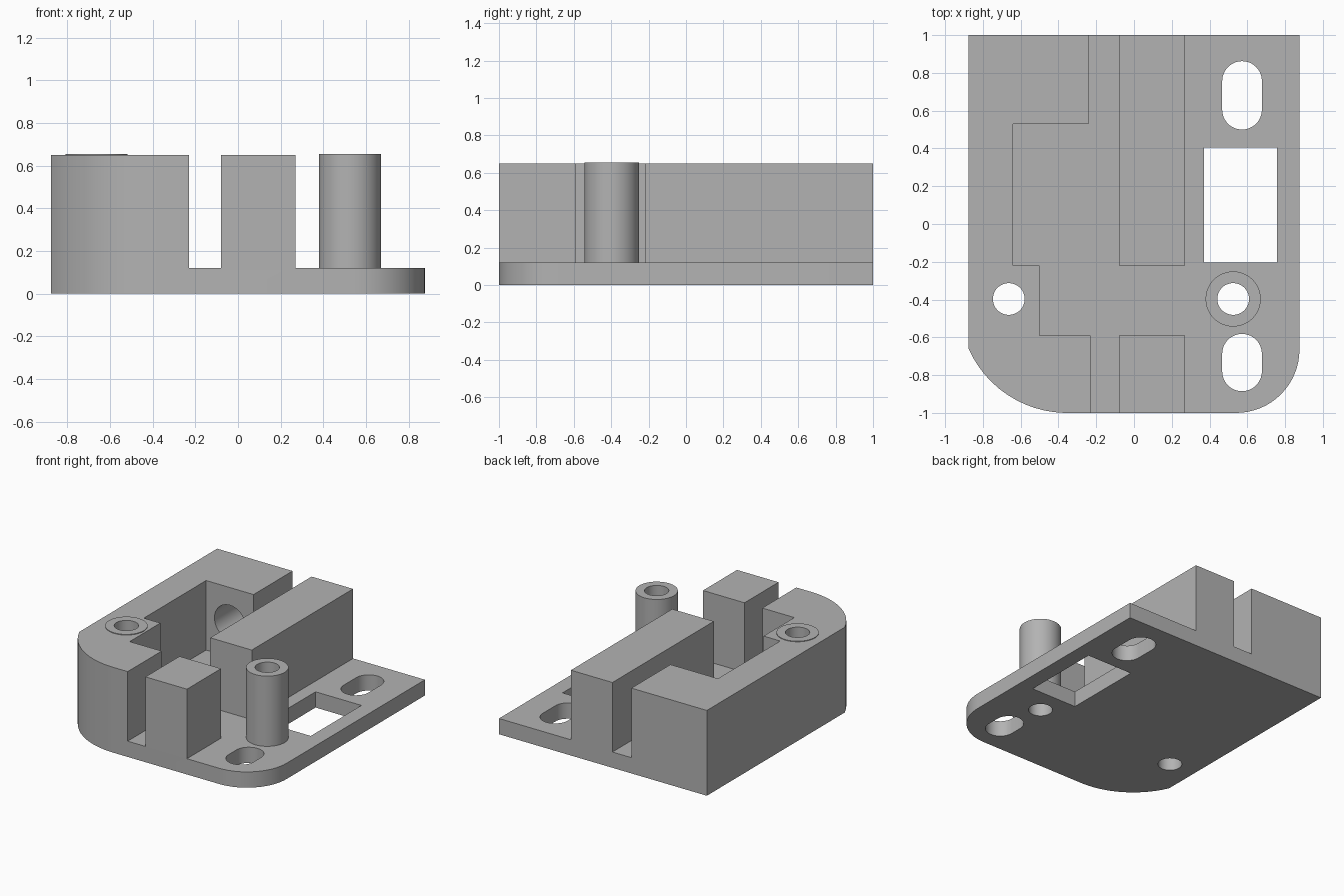
import bpy, bmesh, math
from mathutils import Vector, Matrix

cube = bpy.data.objects.get("Cube")
if cube:
    bpy.data.objects.remove(cube, do_unlink=True)

grey = bpy.data.materials.new("plain_grey")
grey.use_nodes = True
colour = (0.45, 0.45, 0.45, 1)
grey.diffuse_color = colour
grey.node_tree.nodes["Principled BSDF"].inputs["Base Color"].default_value = colour

FLOOR, TOP, RIM = 0.12, 0.65, 0.655


def prism(name, outline, low, high):
    """Extrude a flat counter-clockwise outline between two heights."""
    bm = bmesh.new()
    face = bm.faces.new([bm.verts.new((x, y, low)) for x, y in outline])
    grown = bmesh.ops.extrude_face_region(bm, geom=[face], use_keep_orig=True)
    tops = [v for v in grown["geom"] if isinstance(v, bmesh.types.BMVert)]
    bmesh.ops.translate(bm, verts=tops, vec=(0, 0, high - low))
    bmesh.ops.recalc_face_normals(bm, faces=bm.faces[:])
    mesh = bpy.data.meshes.new(name)
    bm.to_mesh(mesh)
    bm.free()
    mesh.materials.append(grey)
    obj = bpy.data.objects.new(name, mesh)
    bpy.context.collection.objects.link(obj)
    return obj


def arc(cx, cy, r, start, end, steps):
    angles = [math.radians(start + (end - start) * i / steps) for i in range(steps + 1)]
    return [(cx + r * math.cos(a), cy + r * math.sin(a)) for a in angles]


def circle(cx, cy, r):
    return arc(cx, cy, r, 0, 360, 48)[:-1]


def bulge(start, end, rise, steps):
    """Circular arc between two points, bowing to the right of travel."""
    a, b = Vector(start), Vector(end)
    chord = b - a
    r = chord.length ** 2 / (8 * rise) + rise / 2
    right = Vector((chord.y, -chord.x)).normalized()
    centre = (a + b) / 2 - right * (r - rise)
    half = math.degrees(math.asin(chord.length / 2 / r))
    mid = math.degrees(math.atan2(right.y, right.x))
    return arc(centre.x, centre.y, r, mid - half, mid + half, steps)


def rectangle(x0, x1, y0, y1):
    return [(x0, y0), (x1, y0), (x1, y1), (x0, y1)]


def slot(cx, y0, y1, r):
    return arc(cx, y1 - r, r, 0, 180, 24) + arc(cx, y0 + r, r, 180, 360, 24)


def cut(target, cutter):
    cutter.hide_render = True
    mod = target.modifiers.new("cut", "BOOLEAN")
    mod.operation = "DIFFERENCE"
    mod.solver = "EXACT"
    mod.object = cutter
    bpy.context.view_layer.objects.active = target
    bpy.ops.object.modifier_apply(modifier=mod.name)
    bpy.data.objects.remove(cutter, do_unlink=True)


def smooth(obj):
    bpy.ops.object.select_all(action="DESELECT")
    obj.select_set(True)
    bpy.context.view_layer.objects.active = obj
    bpy.ops.object.shade_smooth_by_angle(angle=math.radians(15))


# Full-height body with two rounded front corners
outline = bulge((-0.876, -0.66), (-0.37, -1), 0.088, 12)
outline += arc(0.541, -0.665, 0.335, -90, 0, 16)
outline += [(0.876, 1), (-0.876, 1)]
body = prism("bracket_body", outline, 0, TOP)

# Clear everything above the floor except the side wall and the middle blocks
clearance = [
    (-0.23, -1.2), (-0.08, -1.2), (-0.08, -0.59), (0.27, -0.59), (0.27, -1.2),
    (1.2, -1.2), (1.2, 1.2), (0.27, 1.2), (0.27, -0.22), (-0.08, -0.22),
    (-0.08, 1.2), (-0.24, 1.2), (-0.24, 0.53), (-0.64, 0.53), (-0.64, -0.22),
    (-0.5, -0.22), (-0.5, -0.59), (-0.23, -0.59)]
cut(body, prism("clearance_cutter", clearance, FLOOR, 1))

# Openings through the floor, and the screw hole in the side wall
WALL_HOLE, POST = (-0.663, -0.397), (0.525, -0.397)
for hole in (rectangle(0.37, 0.757, -0.205, 0.405),
             slot(0.572, 0.5, 0.862, 0.105),
             slot(0.572, -0.885, -0.582, 0.105),
             circle(*WALL_HOLE, 0.084),
             circle(*POST, 0.084)):
    cut(body, prism("hole_cutter", hole, -0.2, 1))

# Blind bore in the rear wall of the pocket
bore = prism("bore_cutter", circle(0, 0, 0.13), 0, 0.45)
bore.data.transform(Matrix.Translation((-0.44, 0.43, 0.385)) @ Matrix.Rotation(-math.pi / 2, 4, "X"))
cut(body, bore)
smooth(body)

# Hollow post and the thin rim around the wall hole
for name, spot, low in (("screw_post", POST, FLOOR), ("wall_hole_rim", WALL_HOLE, TOP)):
    tube = prism(name, circle(*spot, 0.146), low, RIM)
    cut(tube, prism("tube_cutter", circle(*spot, 0.084), -0.2, 1))
    smooth(tube)
